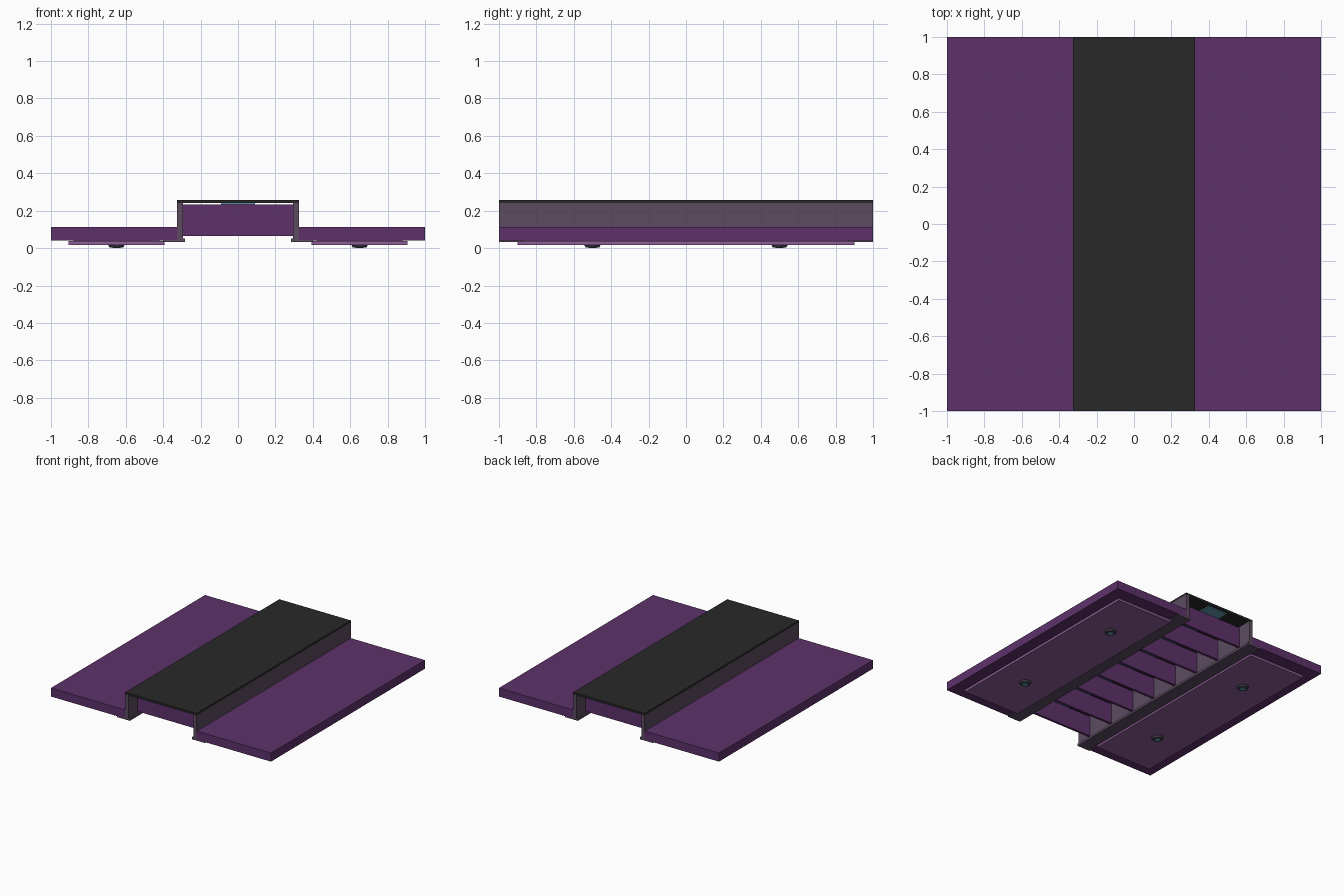
import bpy
import bmesh

cube = bpy.data.objects.get("Cube")
if cube:
    bpy.data.objects.remove(cube, do_unlink=True)


def material(name, rgb):
    mat = bpy.data.materials.new(name)
    mat.use_nodes = True
    mat.diffuse_color = (*rgb, 1)
    bsdf = next(n for n in mat.node_tree.nodes if n.type == "BSDF_PRINCIPLED")
    bsdf.inputs["Base Color"].default_value = (*rgb, 1)
    return mat


PURPLE = material("purple paint", (0.112, 0.031, 0.147))
BLACK = material("black deck", (0.022, 0.022, 0.022))
GREY = material("grey purple metal", (0.107, 0.071, 0.115))
MAUVE = material("mauve panel", (0.27, 0.11, 0.31))
DARK = material("dark fitting", (0.045, 0.04, 0.055))
TEAL = material("teal glass", (0.12, 0.32, 0.44))


def finish(name, bm, mat):
    bmesh.ops.recalc_face_normals(bm, faces=bm.faces)
    mesh = bpy.data.meshes.new(name)
    bm.to_mesh(mesh)
    bm.free()
    mesh.materials.append(mat)
    obj = bpy.data.objects.new(name, mesh)
    bpy.context.collection.objects.link(obj)
    return obj


def box(name, xs, ys, zs, mat):
    """Box between the given limits on each axis."""
    bm = bmesh.new()
    bmesh.ops.create_cube(bm, size=1)
    for v in bm.verts:
        for axis, lim in enumerate((xs, ys, zs)):
            v.co[axis] = lim[0] if v.co[axis] < 0 else lim[1]
    return finish(name, bm, mat)


def disc(name, x, y, z0, z1, r_low, r_high, mat):
    bm = bmesh.new()
    bmesh.ops.create_cone(bm, cap_ends=True, segments=24, radius1=r_low,
                          radius2=r_high, depth=z1 - z0)
    bmesh.ops.translate(bm, verts=bm.verts, vec=(x, y, (z0 + z1) / 2))
    return finish(name, bm, mat)


def rail(name, side):
    """Upright web with a foot flange, extruded along the length."""
    profile = [(0.283, 0.034), (0.40, 0.034), (0.40, 0.044), (0.325, 0.044),
               (0.325, 0.24), (0.295, 0.24), (0.295, 0.052), (0.283, 0.052)]
    bm = bmesh.new()
    face = bm.faces.new([bm.verts.new((side * x, -1, z)) for x, z in profile])
    ext = bmesh.ops.extrude_face_region(bm, geom=[face])
    moved = [g for g in ext["geom"] if isinstance(g, bmesh.types.BMVert)]
    bmesh.ops.translate(bm, verts=moved, vec=(0, 2, 0))
    return finish(name, bm, GREY)


# Raised centre deck and the glass strip beneath it
box("centre_deck", (-0.325, 0.325), (-1, 1), (0.24, 0.258), BLACK)
box("glass_strip", (-0.09, 0.09), (-0.98, 0.98), (0.232, 0.24), TEAL)

# Cross ribs between the rails
for i in range(8):
    y = -0.875 + 0.25 * i
    box(f"cross_rib_{i + 1}", (-0.295, 0.295), (y - 0.01, y + 0.01),
        (0.065, 0.233), PURPLE)

# Side wings, underside panels and feet
for label, s in (("left", 1), ("right", -1)):
    def span(a, b):
        return sorted((s * a, s * b))

    rail(f"{label}_rail", s)
    box(f"{label}_wing", span(0.32, 1), (-1, 1), (0.042, 0.112), PURPLE)
    box(f"{label}_panel_spacer", span(0.42, 0.88), (-0.87, 0.87),
        (0.034, 0.043), MAUVE)
    box(f"{label}_under_panel", span(0.392, 0.906), (-0.9, 0.9),
        (0.018, 0.037), MAUVE)
    for end, y in (("front", -0.5), ("back", 0.5)):
        disc(f"{label}_{end}_foot", s * 0.65, y, 0.003, 0.019, 0.036, 0.045, DARK)
        disc(f"{label}_{end}_foot_lens", s * 0.65, y, 0, 0.005, 0.022, 0.022, TEAL)
